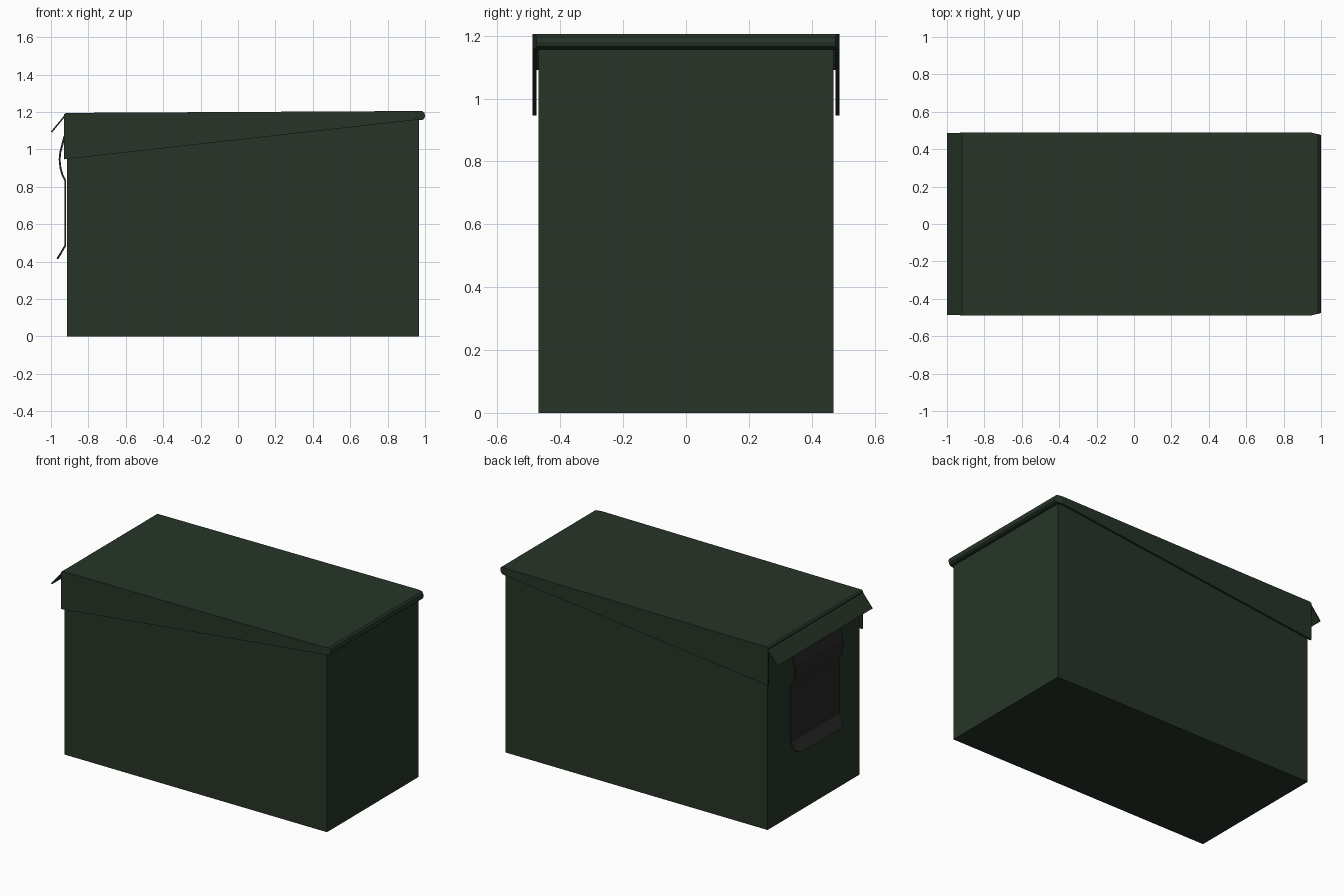
import bpy, bmesh

if "Cube" in bpy.data.objects:
    bpy.data.objects.remove(bpy.data.objects["Cube"])


def material(name, color):
    m = bpy.data.materials.new(name)
    m.diffuse_color = color
    m.use_nodes = True
    m.node_tree.nodes["Principled BSDF"].inputs["Base Color"].default_value = m.diffuse_color
    return m


GREEN = material("dark_green_paint", (0.02, 0.034, 0.021, 1))
STEEL = material("dark_steel", (0.02, 0.02, 0.02, 1))


def finish(name, bm, mat):
    bmesh.ops.recalc_face_normals(bm, faces=bm.faces)
    me = bpy.data.meshes.new(name)
    bm.to_mesh(me)
    bm.free()
    me.materials.append(mat)
    ob = bpy.data.objects.new(name, me)
    bpy.context.collection.objects.link(ob)
    return ob


def prism(name, profile, sides, mat=GREEN):
    """Closed side profile of (x, z) spanning y; sides is (y0, y1) or one pair per point."""
    if not isinstance(sides[0], tuple):
        sides = [sides] * len(profile)
    bm = bmesh.new()
    a = [bm.verts.new((x, s[0], z)) for (x, z), s in zip(profile, sides)]
    b = [bm.verts.new((x, s[1], z)) for (x, z), s in zip(profile, sides)]
    bm.faces.new(a)
    bm.faces.new(b[::-1])
    n = len(profile)
    for i in range(n):
        j = (i + 1) % n
        bm.faces.new((a[i], b[i], b[j], a[j]))
    return finish(name, bm, mat)


def strip(name, path, thickness, mat):
    """Bent sheet along a path of (x, z, half width)."""
    bm = bmesh.new()
    rows = [[bm.verts.new((x, s * w, z)) for s in (-1, 1)] for x, z, w in path]
    for p, q in zip(rows, rows[1:]):
        bm.faces.new((p[0], p[1], q[1], q[0]))
    ob = finish(name, bm, mat)
    mod = ob.modifiers.new("sheet", 'SOLIDIFY')
    mod.thickness = thickness
    mod.offset = 0
    return ob


# Box body
prism("body", [(-0.915, 0), (0.968, 0), (0.968, 1.185), (-0.915, 1.175)], (-0.47, 0.47))

# Lid: top sheet and tapering side skirts
prism("lid_top", [(-0.93, 1.173), (0.95, 1.185), (0.95, 1.205), (-0.92, 1.195), (-0.93, 1.187)],
      (-0.488, 0.488))
skirt = [(-0.93, 0.947), (0.95, 1.157), (0.95, 1.204), (-0.92, 1.194), (-0.93, 1.186)]
for label, y0, y1 in (("front", -0.488, -0.475), ("back", 0.475, 0.488)):
    prism("lid_skirt_" + label, skirt, (y0, y1))

# Rolled hinge edge with clipped corners
roll = [(0.95, 1.157), (0.985, 1.157), (0.996, 1.165), (1.0, 1.18),
        (0.996, 1.196), (0.985, 1.205), (0.95, 1.205)]
widths = [0.488, 0.48, 0.476, 0.475, 0.476, 0.48, 0.488]
prism("hinge_roll", roll, [(-w, w) for w in widths])

# Flared lip over the latch
strip("lid_lip", [(-0.925, 1.18, 0.487), (-0.997, 1.093, 0.487)], 0.008, GREEN)

# Bent latch plate with a clipped pull tab
latch = [(-0.928, 1.07, 0.245), (-0.938, 1.03, 0.245), (-0.95, 0.985, 0.245),
         (-0.954, 0.945, 0.245), (-0.949, 0.9, 0.245), (-0.939, 0.865, 0.245),
         (-0.924, 0.835, 0.245), (-0.924, 0.485, 0.245), (-0.949, 0.442, 0.245),
         (-0.966, 0.415, 0.205)]
strip("latch", latch, 0.01, STEEL)
